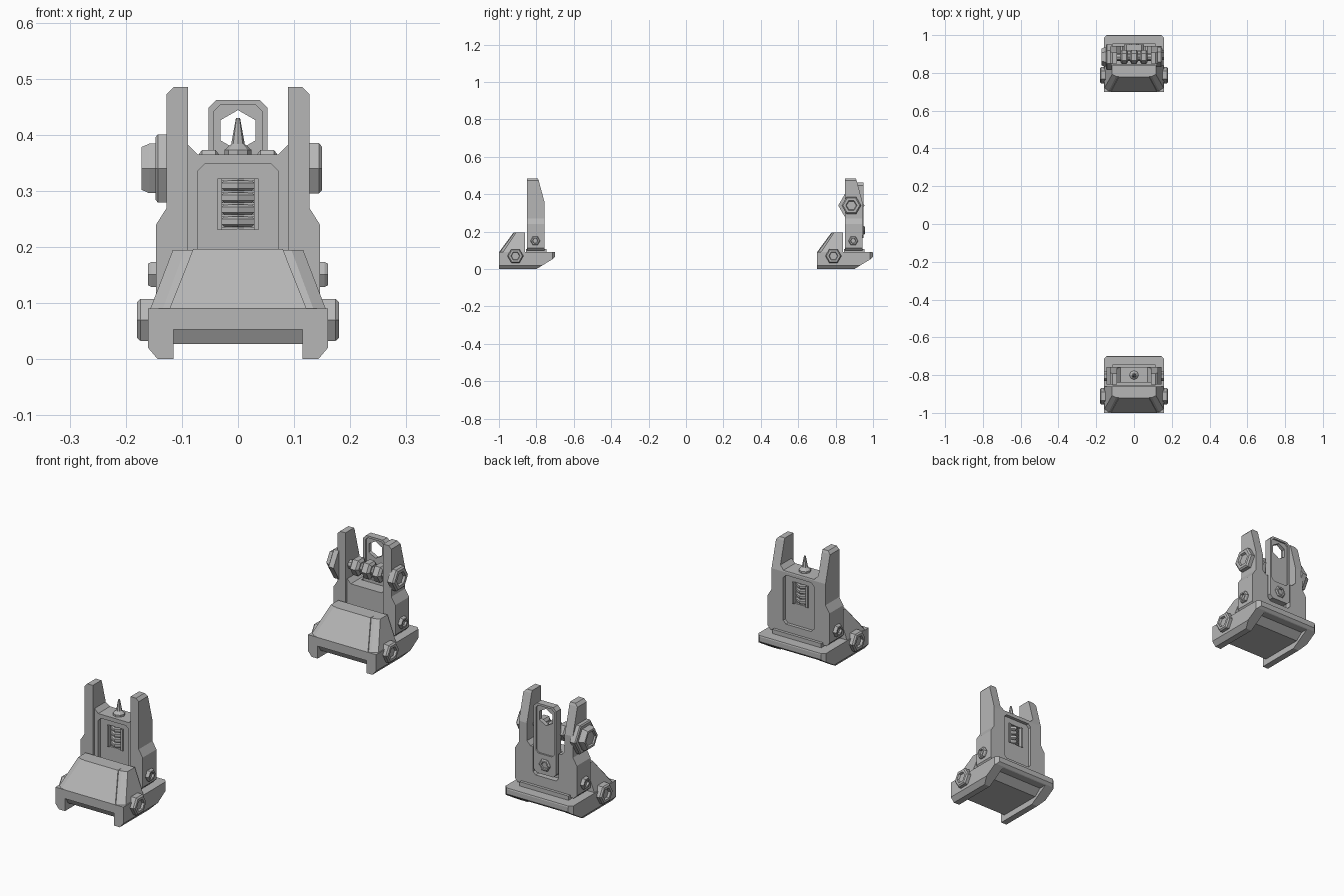
import bpy, bmesh
from math import cos, sin, pi

if "Cube" in bpy.data.objects:
    bpy.data.objects.remove(bpy.data.objects["Cube"], do_unlink=True)

GREY = (0.47, 0.47, 0.47, 1)
metal = bpy.data.materials.new("grey_metal")
metal.use_nodes = True
metal.diffuse_color = GREY
metal.node_tree.nodes["Principled BSDF"].inputs["Base Color"].default_value = GREY


def loft(name, sections):
    """Skin a list of equally long closed sections and cap both ends."""
    bm = bmesh.new()
    rows = [[bm.verts.new(p) for p in s] for s in sections]
    n = len(rows[0])
    for a, b in zip(rows, rows[1:]):
        for i in range(n):
            j = (i + 1) % n
            bm.faces.new((a[i], a[j], b[j], b[i]))
    bm.faces.new(rows[0])
    bm.faces.new(rows[-1])
    bmesh.ops.recalc_face_normals(bm, faces=bm.faces)
    mesh = bpy.data.meshes.new(name)
    bm.to_mesh(mesh)
    bm.free()
    mesh.materials.append(metal)
    ob = bpy.data.objects.new(name, mesh)
    bpy.context.scene.collection.objects.link(ob)
    return ob


def place(axis, u, v, w):
    return {"x": (w, u, v), "y": (u, w, v), "z": (u, v, w)}[axis]


def prism(name, pts, axis, lo, hi):
    return loft(name, [[place(axis, u, v, w) for u, v in pts] for w in (lo, hi)])


def box(name, x, y, z):
    return prism(name, [(x[0], y[0]), (x[1], y[0]), (x[1], y[1]), (x[0], y[1])], "z", *z)


def turned(name, axis, centre, profile, sides=6, turn=0.0):
    """Faceted part from (position along axis, radius) pairs."""
    ring = [(cos(turn + 2 * pi * i / sides), sin(turn + 2 * pi * i / sides)) for i in range(sides)]
    return loft(name, [[place(axis, centre[0] + r * c, centre[1] + r * s, w) for c, s in ring]
                       for w, r in profile])


def mirrored(half):
    return half + [(-x, z) for x, z in reversed(half)]


def panel(w, lo, hi, c):
    """Rectangle with clipped corners, centred on x = 0."""
    return mirrored([(w - c, lo), (w, lo + c), (w, hi - c), (w - c, hi)])


def combine(ob, tool, operation="DIFFERENCE"):
    mod = ob.modifiers.new("cut", "BOOLEAN")
    mod.operation, mod.solver, mod.object = operation, "EXACT", tool
    bpy.context.view_layer.update()
    deps = bpy.context.evaluated_depsgraph_get()
    mesh = bpy.data.meshes.new_from_object(ob.evaluated_get(deps))
    ob.modifiers.clear()
    ob.data = mesh
    bpy.data.objects.remove(tool, do_unlink=True)


def bolt(name, side, y, z, start, end, r):
    """Hex head with chamfered rim and a hex socket."""
    c = 0.006
    turned(name, "x", (y, z), [(side * x, k) for x, k in (
        (start, r), (end - c, r), (end, r * 0.86), (end, r * 0.58), (end - 1.5 * c, r * 0.5))])


def build_base(p):
    # Clamp body with rail slot underneath
    base = prism(p + "_base", mirrored([(.115, .053), (.115, 0), (.143, 0), (.16, .02), (.16, .09)]),
                 "y", -.16, .16)
    combine(base, prism("side_trim", [(-.15, -.01), (.035, -.01), (.05, 0), (.14, .055), (.15, .065),
                                      (.15, .085), (.145, .1), (-.15, .1)], "x", -.2, .2), "INTERSECT")
    combine(base, prism("corner_trim", mirrored([(.17, -.2), (.16, .135), (.145, .15)]),
                        "z", -.1, .2), "INTERSECT")
    prism(p + "_rail_pad", [(-.145, .055), (-.13, .027), (.07, .027), (.105, .055)], "x", -.115, .115)
    # Sloped hood and its raised front panel
    low = mirrored([(.157, -.01), (.157, -.13), (.135, -.147)])
    top = mirrored([(.116, -.01), (.116, -.058), (.095, -.068)])
    loft(p + "_hood", [[(x, y, z) for x, y in s] for s, z in ((low, .088), (top, .195))])
    low = mirrored([(.122, -.12), (.122, -.15)])
    top = mirrored([(.08, -.05), (.08, -.072)])
    loft(p + "_hood_panel", [[(x, y, z) for x, y in s] for s, z in ((low, .09), (top, .196))])
    box(p + "_hinge_plinth", (-.115, .115), (-.005, .105), (.08, .108))
    for side, word in ((1, "left"), (-1, "right")):
        bolt(f"{p}_{word}_clamp_bolt", side, -.062, .07, .15, .18, .043)
        bolt(f"{p}_{word}_hinge_bolt", side, .044, .151, .14, .16, .026)


def build_upright(p, notch):
    # Two ears joined by a web, tops sloping at the back
    up = prism(p + "_upright", mirrored([(.132, .098), (.146, .113), (.146, .24), (.127, .27),
                                         (.127, .473), (.115, .485), (.089, .485)] + notch),
               "y", 0, .093)
    combine(up, prism("back_slope", [(.093, .36), (.062, .475), (.055, .49), (.12, .49), (.12, .36)],
                      "x", -.2, .2))
    combine(up, box("web_setback", (-.089, .089), (-.02, .012), (.09, .6)))
    return up


def build_front_sight():
    p = "front_sight"
    build_base(p)
    up = build_upright(p, [(.089, .382), (.072, .365)])
    # Framed recess on each face and a window through the web
    combine(up, prism("front_recess", panel(.072, .12, .348, .013), "y", -.02, .026))
    combine(up, prism("back_recess", panel(.072, .14, .348, .013), "y", .079, .12))
    combine(up, box("window", (-.034, .034), (-.02, .12), (.232, .322)))
    # Ribbed elevation drum with rungs
    for i in range(4):
        z = .236 + i * .0215
        turned(f"{p}_drum_{i + 1}", "z", (0, .052),
               [(z, .028), (z + .004, .034), (z + .014, .034), (z + .018, .028)], 6, pi / 6)
    turned(p + "_drum_core", "z", (0, .052), [(.225, .024), (.33, .024)], 6, pi / 6)
    for i in range(5):
        z = .232 + i * .0215
        box(f"{p}_rung_{i + 1}", (-.034, .034), (.034, .07), (z, z + .004))
    for side, word in ((1, "left"), (-1, "right")):
        x = side * .0325
        box(f"{p}_{word}_window_rail", (x - .004, x + .004), (.02, .085), (.23, .322))
    # Aiming post on its collar
    turned(p + "_post", "z", (0, .05), [(.36, .024), (.373, .024), (.382, .014), (.384, .012),
                                       (.428, .004), (.43, .003)], 8)


def build_rear_sight():
    p = "rear_sight"
    build_base(p)
    up = build_upright(p, [(.089, .285), (.072, .268)])
    combine(up, prism("flap_channel", panel(.06, .15, .6, .012), "y", .066, .12))
    # Aperture flap with recessed faces and hex peephole
    flap = prism(p + "_flap", panel(.053, .165, .462, .014), "y", .068, .099)
    combine(flap, prism("flap_back_recess", panel(.043, .25, .453, .011), "y", .092, .12))
    combine(flap, prism("flap_front_recess", panel(.043, .28, .453, .011), "y", .05, .075))
    combine(flap, turned("peephole", "y", (0, .408), [(.0, .036), (.2, .036)], 6, pi / 2))
    turned(p + "_flap_bolt", "y", (0, .207), [(.09, .027), (.101, .027), (.106, .022), (.106, .015),
                                            (.1, .013)])
    # Windage axle with hex drums
    axis = (.034, .34)
    turned(p + "_axle", "x", axis, [(-.13, .019), (.13, .019)], 8)
    for i, x in enumerate((-.052, 0, .052)):
        turned(f"{p}_windage_drum_{i + 1}", "x", axis,
               [(x - .02, .026), (x - .012, .038), (x + .012, .038), (x + .02, .026)])
    # Windage knob on the right, nut on the left
    turned(p + "_knob_flange", "x", axis, [(-.12, .07), (-.143, .07), (-.147, .064)])
    turned(p + "_knob", "x", axis, [(-.14, .051), (-.158, .051), (-.172, .044), (-.172, .034), (-.166, .03)])
    bolt(p + "_windage_nut", 1, *axis, .12, .15, .052)


# Build each sight about its own centre, then slide it into place
for build, offset in ((build_front_sight, -.85), (build_rear_sight, .85)):
    before = set(bpy.data.objects)
    build()
    for ob in set(bpy.data.objects) - before:
        ob.location.y = offset
